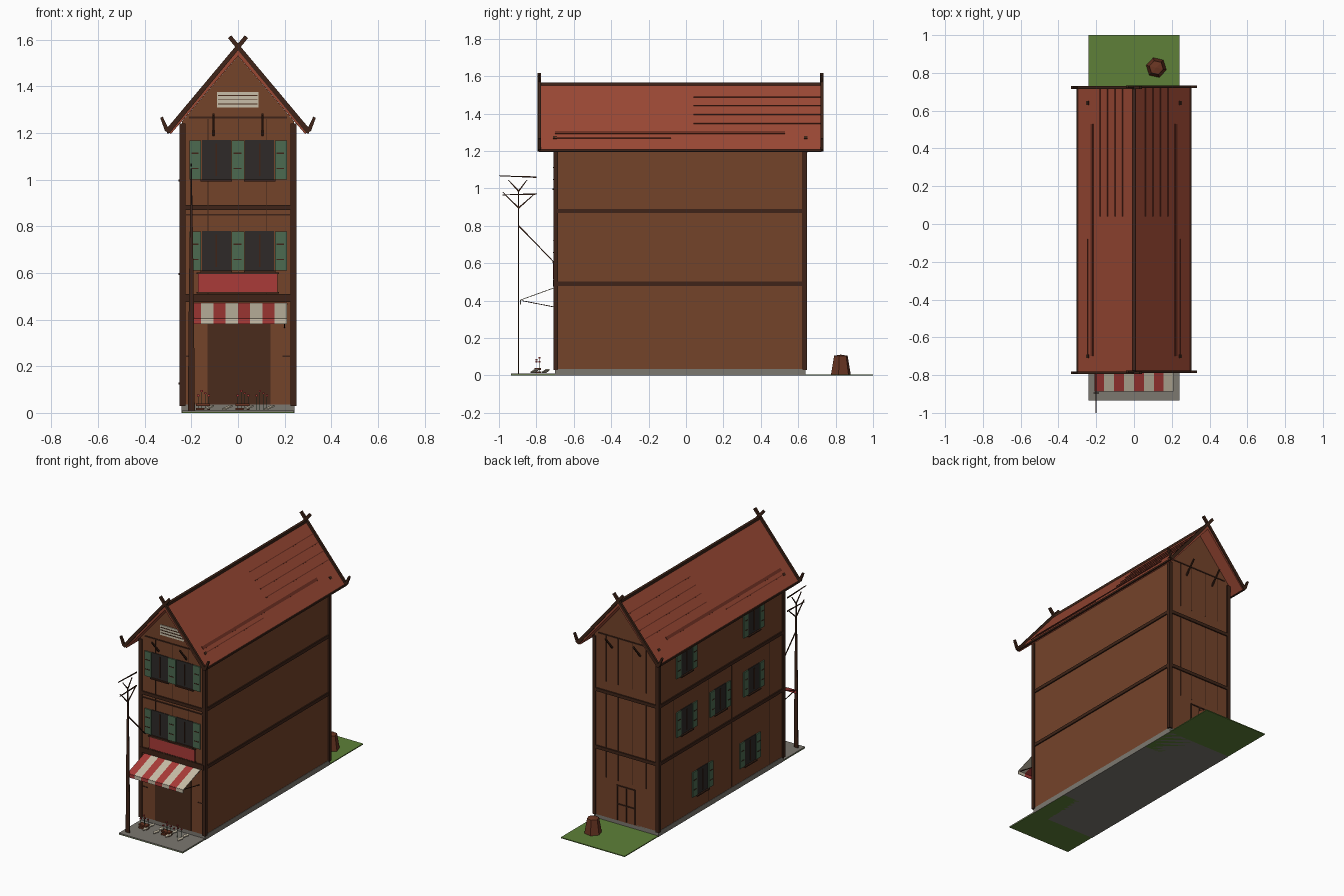
import bpy, bmesh
from mathutils import Vector as V

if "Cube" in bpy.data.objects:
    bpy.data.objects.remove(bpy.data.objects["Cube"])


def mat(name, hexcol):
    m = bpy.data.materials.new(name)
    c = [((hexcol >> s) & 255) / 255 for s in (16, 8, 0)]
    m.diffuse_color = [((v + 0.055) / 1.055) ** 2.4 for v in c] + [1]
    m.use_nodes = True
    m.node_tree.nodes["Principled BSDF"].inputs["Base Color"].default_value = m.diffuse_color
    return m


WALL, BEAM, ROOF = mat("wall_brown", 0x74432A), mat("dark_timber", 0x3E2418), mat("roof_red", 0x9A4834)
SHADE, GREEN, PANE = mat("shadow_brown", 0x4A2B1C), mat("shutter_green", 0x4C6A50), mat("dark_pane", 0x2E2A28)
RED, CREAM, STONE = mat("sign_red", 0xAA3B38), mat("cream", 0xC8BEA8), mat("stone", 0x7C7870)
GRASS, STUMP, LINE = mat("grass", 0x5E8038), mat("stump_brown", 0x693522), mat("roof_seam", 0x6C3022)


def box(x0, x1, y0, y1, z0, z1):
    return [(x, y, z) for z in (z0, z1) for x, y in ((x0, y0), (x1, y0), (x1, y1), (x0, y1))]


def stick(p, q, w0, w1, n, depth):
    # tapered flat bar from p to q; n is the direction of its thickness
    p, q, n = V(p), V(q), V(n).normalized()
    s = (q - p).cross(n).normalized()
    d = n * depth / 2
    return [c + s * w * a / 2 + d * b for c, w in ((p, w0), (q, w1))
            for a, b in ((-1, -1), (1, -1), (1, 1), (-1, 1))]


def build(name, parts, m):
    # every part is a bottom ring followed by an equal top ring
    bm = bmesh.new()
    for pts in parts:
        vs = [bm.verts.new(p) for p in pts]
        k = len(vs) // 2
        bm.faces.new(vs[:k])
        bm.faces.new(vs[k:])
        for i in range(k):
            j = (i + 1) % k
            bm.faces.new((vs[i], vs[j], vs[k + j], vs[k + i]))
    bmesh.ops.recalc_face_normals(bm, faces=bm.faces)
    me = bpy.data.meshes.new(name)
    bm.to_mesh(me)
    bm.free()
    me.materials.append(m)
    ob = bpy.data.objects.new(name, me)
    bpy.context.collection.objects.link(ob)
    return ob


def prism(profile, y0, y1):
    return [(x, y, z) for y in (y0, y1) for x, z in profile]


F, B = -0.70, 0.64   # front and back wall planes


def front(u0, u1, n0, n1, z0, z1):
    return box(u0, u1, F - n1, F - n0, z0, z1)


def back(u0, u1, n0, n1, z0, z1):
    return box(u0, u1, B + n0, B + n1, z0, z1)


def left(u0, u1, n0, n1, z0, z1):
    return box(-0.24 - n1, -0.24 - n0, u0, u1, z0, z1)


# ground
build("rear_lawn", [box(-0.24, 0.24, 0.4, 1, 0, 0.006)], GRASS)
build("front_ground", [box(-0.24, 0.24, -0.935, -0.4, 0, 0.004)], GRASS)
build("pavement", [box(-0.24, 0.24, -0.935, F, 0.004, 0.01)], STONE)
build("plinth", [box(-0.242, 0.242, F, B, 0, 0.035)], STONE)

# house body with gable
build("house_body", [prism([(-0.24, 0.03), (0.24, 0.03), (0.24, 1.25), (0, 1.53), (-0.24, 1.25)], F, B)], WALL)

# timber frame
build("corner_posts", [box(x - 0.012, x + 0.012, y - 0.012, y + 0.012, 0.03, 1.24)
                       for x in (-0.238, 0.238) for y in (F + 0.004, B - 0.004)], BEAM)
build("floor_beams", [box(-0.248, 0.248, F - 0.008, B + 0.008, z - 0.011, z + 0.011) for z in (0.49, 0.88)], BEAM)
build("front_rails", [front(-0.24, 0.24, 0, 0.01, 0.475, 0.51), front(-0.24, 0.24, 0, 0.006, 0.845, 0.852),
                      front(-0.21, 0.21, 0, 0.004, 1.262, 1.27), back(-0.21, 0.21, 0, 0.004, 1.262, 1.27)], BEAM)

# plank seams on the front, back and left walls
seams = [front(x, x + 0.003, 0, 0.002, z0, z1) for x in (-0.13, 0, 0.12) for z0, z1 in ((0.5, 0.87), (0.89, 1.26))]
seams += [back(x, x + 0.003, 0, 0.002, z0, z1) for x in (-0.15, -0.05, 0.06, 0.15) for z0, z1 in ((0.3, 0.87), (0.95, 1.26))]
seams += [left(y, y + 0.004, 0, 0.002, z0, z1) for y in (-0.55, -0.15, 0.1, 0.48) for z0, z1 in ((0.04, 0.48), (0.5, 0.87))]
seams += [front(s, s + 0.04, 0, 0.003, 0.24, 0.246) for s in (-0.23, 0.19)]
build("plank_seams", seams, BEAM)

# roof slabs, ridge and eave trims
RF, RB = -0.785, 0.725
for side, nm in ((-1, "left"), (1, "right")):
    build(nm + "_roof", [prism([(0, 1.56), (0.3 * side, 1.205), (0.288 * side, 1.195), (0, 1.53)], RF, RB)], ROOF)
    build(nm + "_eave_trim", [box(side * 0.3 - 0.005, side * 0.3 + 0.005, RF, RB, 1.198, 1.209)], BEAM)
build("ridge_beam", [box(-0.009, 0.009, RF, RB, 1.55, 1.567)], BEAM)


def roof_strip(side, x, y0, y1, w):
    z = 1.56 - x * 1.183
    n = V((side * 0.764, 0, 0.645))
    return stick((side * x, y0, z), (side * x, y1, z), w, w, n, 0.008)


# roof seams, snow bars and pegs
build("roof_seams", [roof_strip(s, x, 0.04, RB, 0.006) for s in (-1, 1) for x in (0.06, 0.1, 0.14, 0.18)]
      + [roof_strip(s, 0.245, -0.7, -0.08, 0.006) for s in (-1, 1)], LINE)
build("snow_bars", [roof_strip(s, 0.222, -0.7, 0.53, 0.02) for s in (-1, 1)], LINE)
build("roof_pegs", [roof_strip(s, 0.245, y, y + 0.02, 0.018) for s in (-1, 1) for y in (-0.71, 0.63)], BEAM)

# crossed bargeboards with upturned ends
boards = []
for y in (RF, RB):
    for s in (-1, 1):
        yy = y + s * 0.002
        boards.append(stick((s * 0.3, yy, 1.208), (-s * 0.036, yy, 1.612), 0.022, 0.018, (0, 1, 0), 0.014))
        boards.append(stick((s * 0.29, yy, 1.206), (s * 0.308, yy, 1.218), 0.02, 0.02, (0, 1, 0), 0.014))
        boards.append(stick((s * 0.304, yy, 1.21), (s * 0.328, yy, 1.267), 0.018, 0.012, (0, 1, 0), 0.014))
build("bargeboards", boards, BEAM)

# diagonal gable brackets under the overhang
build("gable_brackets", [stick((x, y0, 1.19), (x, y1, 1.28), 0.01, 0.01, (1, 0, 0), 0.008)
                         for x in (-0.105, 0.105) for y0, y1 in ((F, -0.775), (B, 0.715))], BEAM)

# attic vent with louvres
build("attic_vent", [front(-0.09, 0.088, 0, 0.006, 1.308, 1.376)], CREAM)
build("vent_louvres", [front(-0.085, 0.083, 0.006, 0.009, z, z + 0.004) for z in (1.322, 1.34, 1.358)], SHADE)


# windows: panes, bars and shutters gathered for both walls
panes, bars, shutters, hinges = [], [], [], []


def window(f, u, z, w, outer):
    panes.append(f(u - w / 2, u + w / 2, 0, 0.004, z, z + 0.17))
    bars.append(f(u - 0.003, u + 0.003, 0.004, 0.008, z + 0.015, z + 0.155))
    bars.append(f(u - w / 2 - 0.005, u + w / 2 + 0.005, 0, 0.014, z - 0.008, z))
    for a, b in outer:
        shutters.append(f(a, b, 0, 0.008, z, z + 0.168))
        for h in (0.045, 0.11):
            hinges.append(f(a + 0.008, b - 0.012, 0.008, 0.01, z + h, z + h + 0.005))


for z in (0.61, 1.0):
    window(front, -0.093, z, 0.124, [(-0.208, -0.158)])
    window(front, 0.093, z, 0.124, [(-0.028, 0.028), (0.158, 0.21)])
for y, z in ((0.34, 1.0), (-0.38, 1.0), (0.34, 0.6), (-0.02, 0.6), (-0.38, 0.6), (0.17, 0.13), (-0.34, 0.13)):
    window(left, y, z, 0.12, [(y - 0.11, y - 0.062), (y + 0.062, y + 0.11)])
build("window_panes", panes, PANE)
build("window_bars", bars, BEAM)
build("shutters", shutters, GREEN)
build("shutter_hinges", hinges, BEAM)

# shop front, sign board and back door
build("shop_doorway", [front(-0.13, 0.14, 0, 0.002, 0.035, 0.39)], SHADE)
build("sign_board", [front(-0.172, 0.17, 0, 0.01, 0.518, 0.596)], RED)
build("sign_frame", [front(-0.177, 0.175, 0, 0.012, z, z + 0.006) for z in (0.512, 0.596)], BEAM)
build("back_door_frame", [back(x, x + 0.007, 0, 0.006, 0.035, 0.27) for x in (-0.07, -0.004, 0.063)]
      + [back(-0.07, 0.07, 0, 0.006, z, z + 0.007) for z in (0.14, 0.265)], BEAM)

# striped awning with a short valance
for nm, m, start in (("awning_red_stripes", RED, 0), ("awning_cream_stripes", CREAM, 1)):
    strips = []
    for i in range(start, 8, 2):
        x = -0.21 + i * 0.0525 + 0.026
        strips.append(stick((x, F, 0.47), (x, -0.885, 0.403), 0.0525, 0.0525, (0, -0.34, 0.94), 0.004))
        strips.append(box(x - 0.02625, x + 0.02625, -0.887, -0.883, 0.38, 0.403))
    build(nm, strips, m)
build("awning_arms", [stick((x, F, 0.365), (x, -0.88, 0.4), 0.004, 0.004, (1, 0, 0), 0.004) for x in (-0.2, 0.2)], BEAM)

# goods on the pavement: plant boxes, flowers and produce
build("plant_boxes", [box(x, x + 0.06, -0.81, -0.775, z, z + 0.01)
                      for x in (-0.18, -0.01) for z in (0.012, 0.03)], STUMP)
stems, petals = [], []
for x0 in (-0.18, -0.01, 0.07):
    for k in range(4):
        x, y, h = x0 + 0.008 + k * 0.015, -0.8 + (k % 2) * 0.015, 0.07 + (k * 5 % 3) * 0.01
        stems.append(box(x, x + 0.002, y, y + 0.002, 0.012, h))
        petals.append(box(x - 0.004, x + 0.006, y - 0.004, y + 0.006, h, h + 0.008))
build("flower_stems", stems, GREEN)
build("flower_heads", petals, RED)
build("paper_wares", [stick((x, y, 0.016), (x + 0.03, y + 0.02, 0.03), 0.03, 0.025, (0, 0, 1), 0.006)
                      for x in (-0.14, -0.06, 0.03, 0.12) for y in (-0.82, -0.76)], CREAM)

# slender bare tree by the pavement
T, N = -0.2, (0, 1, 0)
build("tree_trunk", [stick((T, -0.895, 0.006), (T, -0.895, 0.55), 0.03, 0.02, N, 0.006),
                     stick((T, -0.895, 0.55), (T, -0.895, 0.99), 0.02, 0.006, N, 0.006)], BEAM)
twigs = [(-1.0, 1.067, -0.8, 1.06), (-0.98, 0.965, -0.8, 0.97), (-0.95, 1.045, -0.895, 0.985),
         (-0.85, 1.045, -0.895, 0.985), (-0.98, 0.98, -0.895, 0.895), (-0.81, 0.97, -0.895, 0.895),
         (-0.71, 0.61, -0.895, 0.8)]
build("tree_branches", [stick((T, a, b), (T, c, d), 0.004, 0.008, (1, 0, 0), 0.005) for a, b, c, d in twigs], BEAM)

# chopped stump on the lawn
bpy.ops.mesh.primitive_cone_add(vertices=6, radius1=0.055, radius2=0.038, depth=0.1, location=(0.118, 0.828, 0.055))
stump = bpy.context.object
stump.name = "stump"
stump.rotation_euler[2] = 0.3
bm = bmesh.new()
bm.from_mesh(stump.data)
bmesh.ops.poke(bm, faces=[f for f in bm.faces if f.normal.z > 0.9], offset=0.006)
bm.to_mesh(stump.data)
bm.free()
stump.data.materials.append(STUMP)
